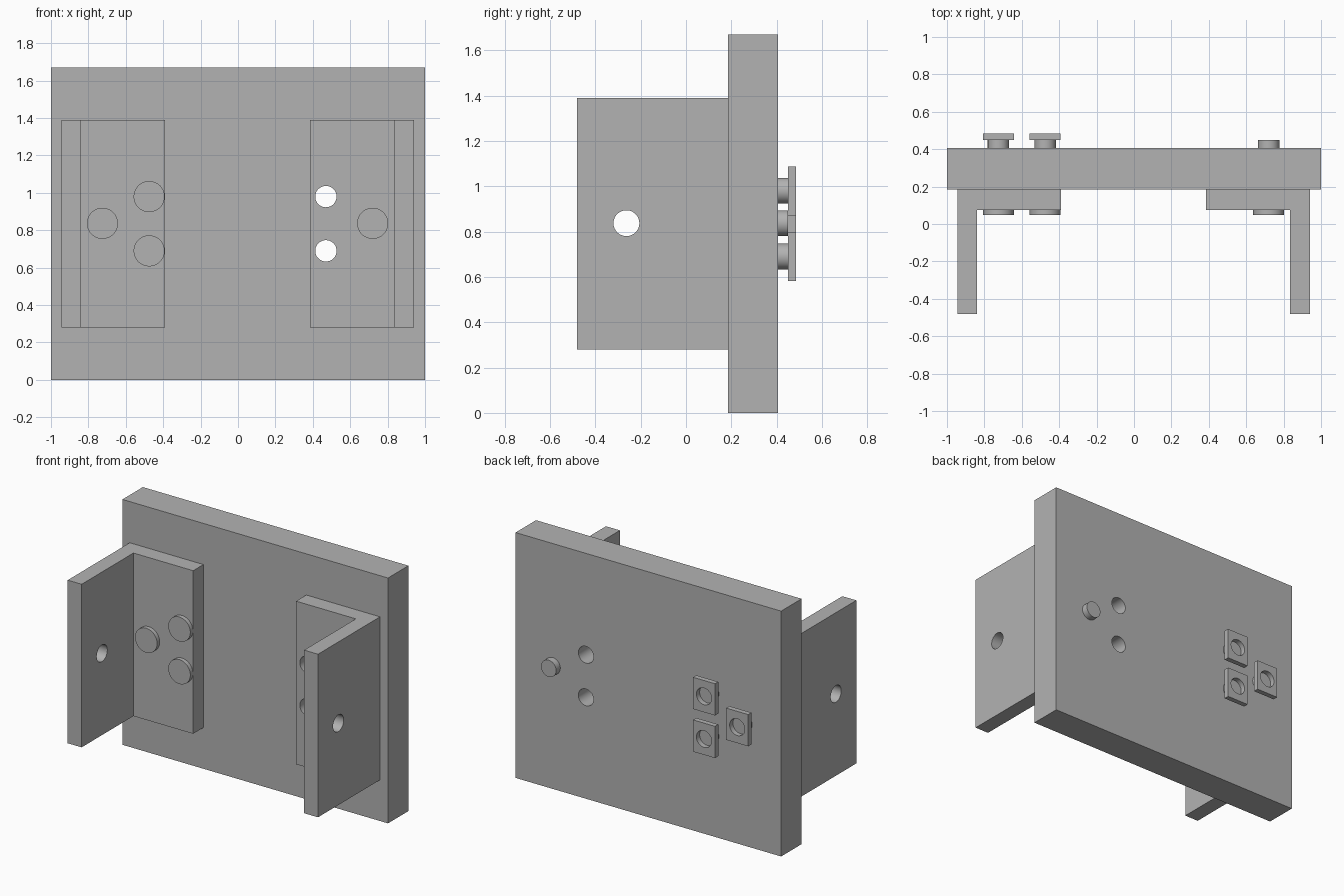
import bpy, bmesh, math
from mathutils import Matrix

if "Cube" in bpy.data.objects:
    bpy.data.objects.remove(bpy.data.objects["Cube"])

grey = bpy.data.materials.new("plain grey")
grey.diffuse_color = (0.448, 0.448, 0.448, 1)
grey.use_nodes = True
grey.node_tree.nodes["Principled BSDF"].inputs["Base Color"].default_value = grey.diffuse_color

HOLE_R = 0.057
MID = -0.0025                                        # centre line of the bracket pair
SPOTS = [(0.7225, 0.837), (0.4725, 0.98), (0.4725, 0.69)]  # fixing points, one side


def finish(name, bm):
    bmesh.ops.recalc_face_normals(bm, faces=bm.faces[:])
    mesh = bpy.data.meshes.new(name)
    bm.to_mesh(mesh)
    bm.free()
    mesh.materials.append(grey)
    ob = bpy.data.objects.new(name, mesh)
    bpy.context.collection.objects.link(ob)
    return ob


def prism(name, pts, z0, z1):
    """Extrude an xy profile from z0 to z1."""
    bm = bmesh.new()
    face = bm.faces.new([bm.verts.new((x, y, z0)) for x, y in pts])
    up = bmesh.ops.extrude_face_region(bm, geom=[face])["geom"]
    bmesh.ops.translate(bm, vec=(0, 0, z1 - z0),
                        verts=[v for v in up if isinstance(v, bmesh.types.BMVert)])
    return finish(name, bm)


def box(name, x0, x1, y0, y1, z0, z1):
    return prism(name, [(x0, y0), (x1, y0), (x1, y1), (x0, y1)], z0, z1)


def add_cylinder(bm, r, length, centre, axis):
    rot = Matrix.Rotation(math.pi / 2, 4, "X" if axis == "Y" else "Y")
    bmesh.ops.create_cone(bm, cap_ends=True, segments=64, radius1=r, radius2=r,
                          depth=length, matrix=Matrix.Translation(centre) @ rot)


def smooth(ob):
    bpy.ops.object.select_all(action="DESELECT")
    ob.select_set(True)
    bpy.context.view_layer.objects.active = ob
    bpy.ops.object.shade_smooth_by_angle(angle=math.radians(30))


def drill(ob, holes):
    """Cut round holes given as (centre, length, axis)."""
    bm = bmesh.new()
    for centre, length, axis in holes:
        add_cylinder(bm, HOLE_R, length, centre, axis)
    cutter = finish("hole_cutter", bm)
    cutter.hide_render = True
    mod = ob.modifiers.new("holes", "BOOLEAN")
    mod.operation, mod.solver, mod.object = "DIFFERENCE", "EXACT", cutter
    bpy.context.view_layer.objects.active = ob
    bpy.ops.object.modifier_apply(modifier=mod.name)
    bpy.data.objects.remove(cutter)
    smooth(ob)


def bolt(name, x, z):
    bm = bmesh.new()
    add_cylinder(bm, 0.083, 0.028, (x, 0.061, z), "Y")      # head
    add_cylinder(bm, HOLE_R, 0.375, (x, 0.2625, z), "Y")    # shank
    smooth(finish(name, bm))


# Back plate
plate = box("back_plate", -1, 1, 0.185, 0.405, 0, 1.67)
drill(plate, [((MID + s * x, 0.3, z), 0.5, "Y") for s in (-1, 1) for x, z in SPOTS])

# Angle brackets, one per side
profile = [(0.9425, -0.482), (0.9425, 0.185), (0.3875, 0.185),
           (0.3875, 0.075), (0.8375, 0.075), (0.8375, -0.482)]
for s, side in ((-1, "left"), (1, "right")):
    bracket = prism(side + "_bracket", [(MID + s * x, y) for x, y in profile], 0.28, 1.39)
    holes = [((MID + s * x, 0.13, z), 0.3, "Y") for x, z in SPOTS]
    holes.append(((MID + s * 0.89, -0.263, 0.837), 0.3, "X"))
    drill(bracket, holes)

# Left bolts with rectangular nuts; the right side has a single bare bolt
for i, (x, z) in enumerate(SPOTS, 1):
    cx = MID - x
    bolt(f"left_bolt_{i}", cx, z)
    nut = box(f"nut_{i}", cx - 0.083, cx + 0.083, 0.45, 0.485, z - 0.108, z + 0.108)
    drill(nut, [((cx, 0.4675, z), 0.2, "Y")])
bolt("right_bolt", MID + SPOTS[0][0], SPOTS[0][1])
